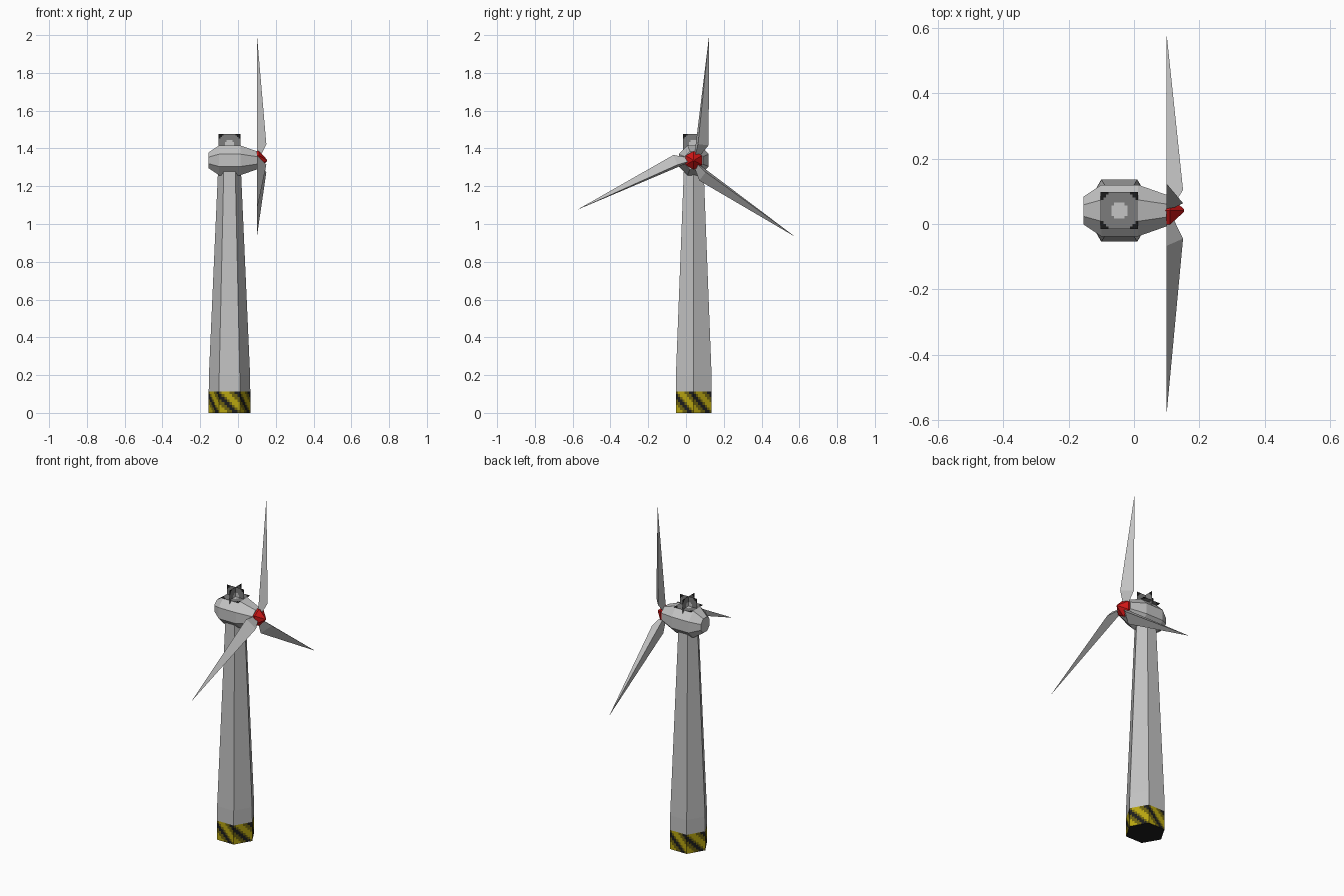
import bpy
import math
from mathutils import Vector

if "Cube" in bpy.data.objects:
    bpy.data.objects.remove(bpy.data.objects["Cube"])

CX, CY, HUB_Z = -0.045, 0.041, 1.337   # tower axis and rotor height


def mat(name, rgb):
    m = bpy.data.materials.new(name)
    m.diffuse_color = (*rgb, 1)
    m.use_nodes = True
    m.node_tree.nodes["Principled BSDF"].inputs["Base Color"].default_value = m.diffuse_color
    return m


GREY = mat("light_grey", (0.54, 0.54, 0.54))
RED = mat("red", (0.62, 0.008, 0.008))
YELLOW = mat("hazard_yellow", (0.48, 0.38, 0.005))
OLIVE = mat("dirty_yellow", (0.15, 0.12, 0.005))
BLACK = mat("black", (0.012, 0.012, 0.012))
MID = mat("lamp_grey", (0.2, 0.2, 0.2))
PALE = mat("lamp_pale", (0.56, 0.56, 0.56))


def build(name, verts, faces, mats, rule=None):
    me = bpy.data.meshes.new(name)
    me.from_pydata(verts, [], faces)
    for m in mats:
        me.materials.append(m)
    for p in me.polygons:
        p.material_index = rule(p) if rule else 0
    ob = bpy.data.objects.new(name, me)
    bpy.context.collection.objects.link(ob)
    return ob


def loft(name, rings, mats, caps=(True, True), rule=None):
    """Join equal-length rings of points with quads, optionally capped."""
    n = len(rings[0])
    verts = [p for r in rings for p in r]
    faces = [(k * n + i, k * n + (i + 1) % n, (k + 1) * n + (i + 1) % n, (k + 1) * n + i)
             for k in range(len(rings) - 1) for i in range(n)]
    if caps[0]:
        faces.append(tuple(reversed(range(n))))
    if caps[1]:
        faces.append(tuple(range(len(verts) - n, len(verts))))
    return build(name, verts, faces, mats, rule)


def hexagon(radius, z, per_side=1):
    corners = [Vector((CX + radius * math.cos(i * math.pi / 3),
                       CY + radius * math.sin(i * math.pi / 3), z)) for i in range(7)]
    return [corners[i].lerp(corners[i + 1], j / per_side)
            for i in range(6) for j in range(per_side)]


# Tower shaft: straight foot, then a taper
loft("tower", [hexagon(0.11, 0.113), hexagon(0.109, 0.2), hexagon(0.06, 1.30)],
     [GREY], (False, True))

# Hazard band: diagonal blocky stripes
COLS, ROWS = 8, 8


def stripes(p):
    if p.index >= 6 * COLS * ROWS:
        return 2
    row, col = divmod(p.index, 6 * COLS)
    return (0, 0, 0, 1, 1, 2, 2, 1)[(row + col) % 8]


loft("hazard_band", [hexagon(0.11, 0.113 * k / ROWS, COLS) for k in range(ROWS + 1)],
     [YELLOW, OLIVE, BLACK], (True, False), stripes)


# Nacelle and hub: rings around the x axis
def x_ring(x, apothem, n, turn=0.5):
    r = apothem / math.cos(math.pi / n)
    return [Vector((x, CY + r * math.cos((i + turn) * math.tau / n),
                    HUB_Z + r * math.sin((i + turn) * math.tau / n))) for i in range(n)]


loft("nacelle", [x_ring(-0.155, 0.042, 8), x_ring(-0.10, 0.079, 8),
                 x_ring(0.012, 0.079, 8), x_ring(0.10, 0.048, 8)], [GREY])
loft("hub_nose", [x_ring(0.096, 0.043, 6), x_ring(0.11, 0.043, 6), x_ring(0.153, 0.004, 6)], [RED])

# Three blades: triangular section, swelling from the root and tapering to a point
SECTION = [(0.0, 0.0), (0.05, 0.012), (0.0, 0.068)]     # x depth, tangential offset
for b in range(3):
    a = math.radians(83 + 120 * b)
    radial = Vector((0, math.cos(a), math.sin(a)))
    side = Vector((0, math.sin(a), -math.cos(a)))
    centre = Vector((0.10, CY, HUB_Z))
    rings = [[centre + radial * r + side * (v * s) + Vector((x * s, 0, 0)) for x, v in SECTION]
             for r, s in ((0.03, 0.45), (0.088, 1.0), (0.667, 0.01))]
    loft(f"blade_{b + 1}", rings, [GREY])

# Warning lamp: three crossed square plates, pale centre and black corners
HALF, N = 0.057, 14
LAMP = Vector((CX, CY, 1.419))


def glow(p):
    d = (p.center - LAMP).length
    return 0 if d < 0.025 else (1 if d < 0.063 else 2)


for name, u, v in (("lamp_plate_level", (1, 0, 0), (0, 1, 0)),
                   ("lamp_plate_front", (1, 0, 0), (0, 0, 1)),
                   ("lamp_plate_side", (0, 1, 0), (0, 0, 1))):
    u, v = Vector(u), Vector(v)
    verts = [LAMP + u * HALF * (2 * i / N - 1) + v * HALF * (2 * j / N - 1)
             for j in range(N + 1) for i in range(N + 1)]
    faces = [(j * (N + 1) + i, j * (N + 1) + i + 1, (j + 1) * (N + 1) + i + 1, (j + 1) * (N + 1) + i)
             for j in range(N) for i in range(N)]
    build(name, verts, faces, [PALE, MID, BLACK], glow)
